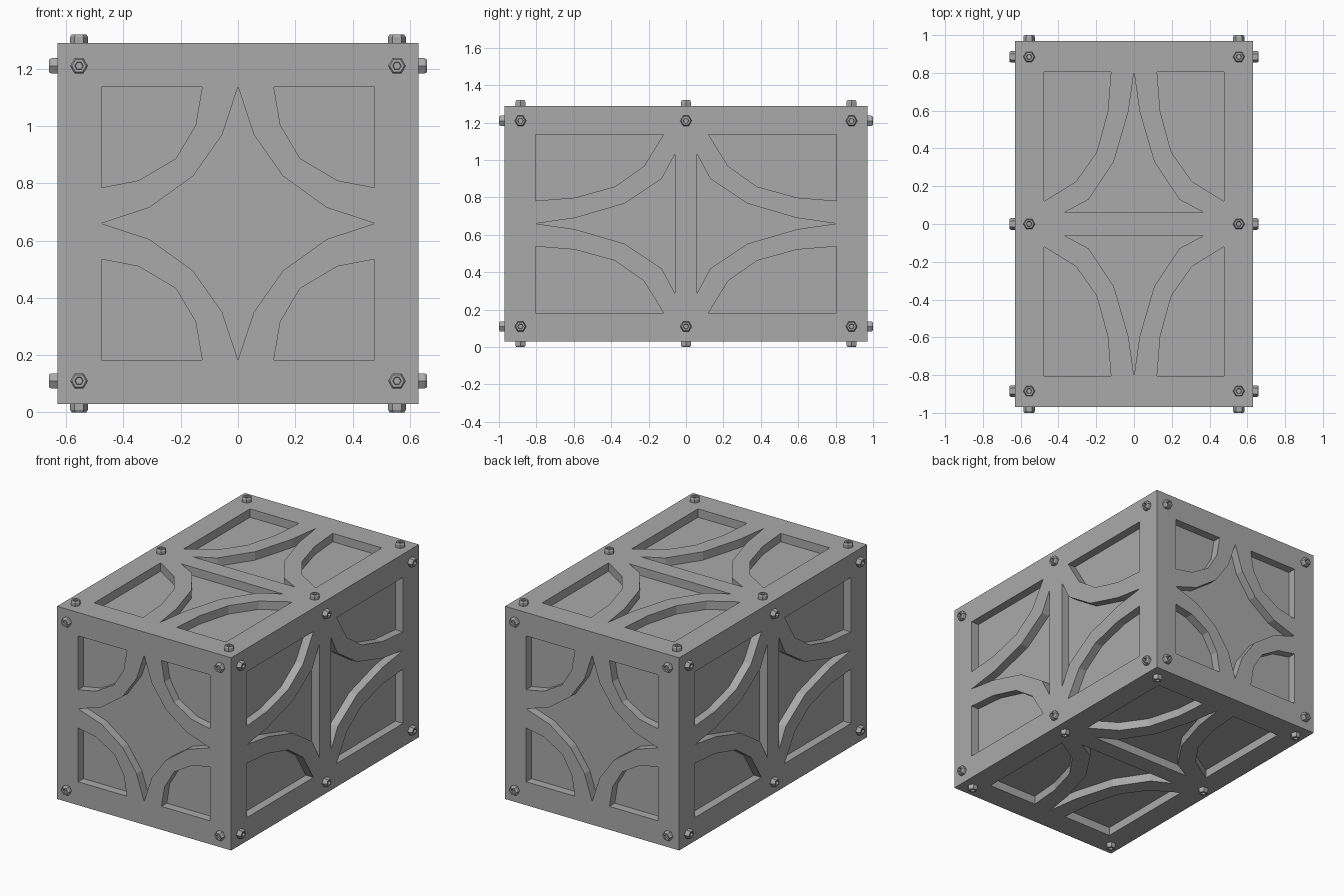
import bpy
import bmesh
from math import cos, sin, tau, pi
from mathutils import Matrix, Vector

if "Cube" in bpy.data.objects:
    bpy.data.objects.remove(bpy.data.objects["Cube"], do_unlink=True)

HALF = Vector((0.63, 0.97, 0.63))   # half size of the box
MID = Vector((0, 0, 0.66))          # its centre
DEPTH = 0.055                       # depth of the recesses
X, Y, Z = Vector((1, 0, 0)), Vector((0, 1, 0)), Vector((0, 0, 1))


def flat_material(name, value):
    mat = bpy.data.materials.new(name)
    mat.use_nodes = True
    colour = (value, value, value, 1)
    mat.diffuse_color = colour
    mat.node_tree.nodes["Principled BSDF"].inputs["Base Color"].default_value = colour
    return mat


grey = flat_material("grey metal", 0.4)


def make_object(name, bm):
    bmesh.ops.recalc_face_normals(bm, faces=bm.faces)
    mesh = bpy.data.meshes.new(name)
    bm.to_mesh(mesh)
    bm.free()
    mesh.materials.append(grey)
    obj = bpy.data.objects.new(name, mesh)
    bpy.context.collection.objects.link(obj)
    return obj


def face_frame(u, v):
    """Matrix from face coordinates (u, v, outward) to the model."""
    n = u.cross(v)
    m = Matrix((u, v, n)).transposed().to_4x4()
    reach = sum(abs(n[i]) * HALF[i] for i in range(3))
    m.translation = MID + n * reach
    return m


def loft(bm, m, rings):
    """Closed solid through rings of local points, capped at both ends."""
    loops = [[bm.verts.new(m @ Vector(p)) for p in ring] for ring in rings]
    for a, b in zip(loops, loops[1:]):
        for i in range(len(a)):
            j = (i + 1) % len(a)
            bm.faces.new((a[i], a[j], b[j], b[i]))
    bm.faces.new(loops[0][::-1])
    bm.faces.new(loops[-1])


def mirrored(points, su, sv):
    return [(u * su, v * sv) for u, v in points]


# Cut-out outlines: quarter of the star, half star and corner windows
star = [(0, .477), (.055, .31), (.157, .165), (.31, .055), (.477, 0)]
corner_short = [(.125, .477), (.148, .343), (.217, .227), (.347, .15),
                (.477, .125), (.477, .477)]
wing = [(.06, .37), (.13, .24), (.33, .107), (.594, .03), (.805, 0)]
corner_long = [(.12, .477), (.225, .307), (.38, .198), (.594, .139),
               (.805, .122), (.805, .477)]
SIGNS = [(a, b) for a in (1, -1) for b in (1, -1)]

end_shapes = [mirrored(corner_short, a, b) for a, b in SIGNS]
end_shapes.append(star + mirrored(star, 1, -1)[-2::-1]
                  + mirrored(star, -1, -1)[1:] + mirrored(star, -1, 1)[-2:0:-1])
long_shapes = [mirrored(corner_long, a, b) for a, b in SIGNS]
long_shapes += [mirrored(wing + mirrored(wing, 1, -1)[-2::-1], a, 1) for a in (1, -1)]

# Each face: local axes, outlines, bolt positions, bolt turn
end_bolts = [(a * .555, b * .55) for a, b in SIGNS]
side_bolts = [(u, v * .55) for u in (-.885, 0, .885) for v in (-1, 1)]
top_bolts = [(u, v * .555) for u in (-.885, 0, .885) for v in (-1, 1)]
faces = []
for s in (1, -1):
    label = "front right top" if s == 1 else "back left bottom"
    front, side, top = label.split()
    faces.append((front, face_frame(X * s, Z), end_shapes, end_bolts, 0))
    faces.append((side, face_frame(Y * s, Z), long_shapes, side_bolts, 0))
    faces.append((top, face_frame(Y, X * -s), long_shapes, top_bolts, pi / 2))

# Box body
bm = bmesh.new()
bmesh.ops.create_cube(bm, size=2, matrix=Matrix.Translation(MID) @ Matrix.Diagonal(HALF).to_4x4())
body = make_object("crate_body", bm)

# Recesses cut into every face
bm = bmesh.new()
for _, frame, shapes, _, _ in faces:
    for shape in shapes:
        loft(bm, frame, [[(u, v, h) for u, v in shape] for h in (-DEPTH, 0.05)])
cutter = make_object("recess_cutter", bm)
cutter.hide_render = True
mod = body.modifiers.new("recesses", "BOOLEAN")
mod.operation = "DIFFERENCE"
mod.solver = "EXACT"
mod.object = cutter
bpy.context.view_layer.objects.active = body
bpy.ops.object.modifier_apply(modifier=mod.name)
bpy.data.objects.remove(cutter, do_unlink=True)


def hexagon(radius, height, u, v, turn):
    return [(u + radius * cos(turn + tau * k / 6),
             v + radius * sin(turn + tau * k / 6), height) for k in range(6)]


# Hex bolts with chamfered heads and sunken sockets
BOLT = [(.031, -.005), (.031, .021), (.025, .03), (.015, .03), (.013, .016)]
for name, frame, _, bolts, turn in faces:
    bm = bmesh.new()
    for u, v in bolts:
        loft(bm, frame, [hexagon(r, h, u, v, turn) for r, h in BOLT])
    make_object(name + "_bolts", bm)
